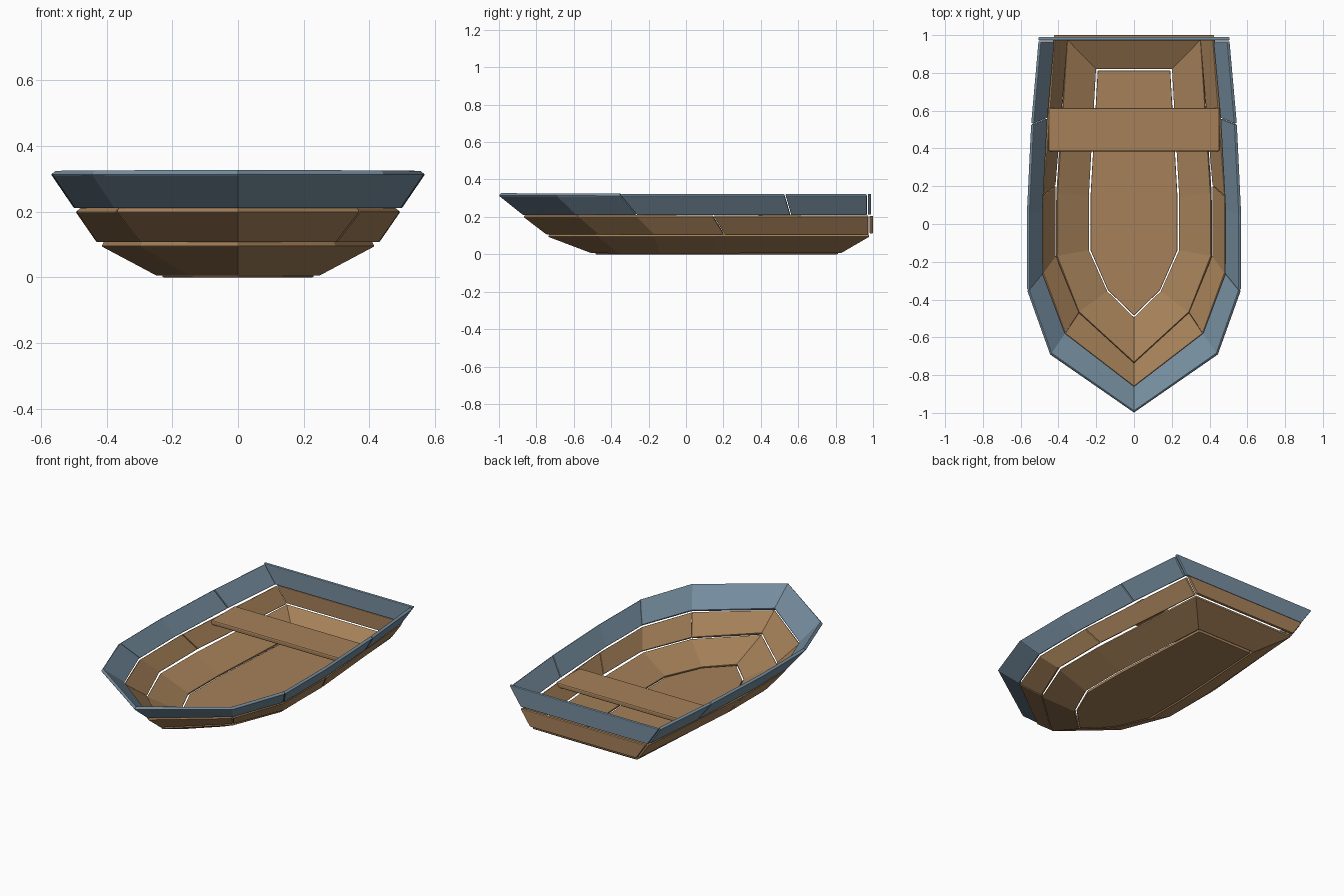
import bpy, bmesh, math
from mathutils import Vector

if "Cube" in bpy.data.objects:
    bpy.data.objects.remove(bpy.data.objects["Cube"])


def material(name, rgb):
    m = bpy.data.materials.new(name)
    m.diffuse_color = (*rgb, 1)
    m.use_nodes = True
    m.node_tree.nodes["Principled BSDF"].inputs["Base Color"].default_value = m.diffuse_color
    return m


WOOD = material("wood", (0.38, 0.22, 0.10))
BLUE = material("blue_paint", (0.18, 0.27, 0.35))
THICK = 0.018


def make(name, verts, faces, mat, thick=0):
    bm = bmesh.new()
    vs = [bm.verts.new(v) for v in verts]
    for f in faces:
        bm.faces.new([vs[i] for i in f])
    if not thick:
        bmesh.ops.recalc_face_normals(bm, faces=bm.faces)
    me = bpy.data.meshes.new(name)
    bm.to_mesh(me)
    bm.free()
    me.materials.append(mat)
    ob = bpy.data.objects.new(name, me)
    bpy.context.collection.objects.link(ob)
    if thick:
        s = ob.modifiers.new("thickness", 'SOLIDIFY')
        s.thickness, s.offset, s.use_even_offset = thick, -1, True
    b = ob.modifiers.new("edge_rounding", 'BEVEL')
    b.width, b.segments = 0.004, 2
    b.limit_method, b.angle_limit = 'ANGLE', math.radians(72)
    return ob


def full(half, z):
    """Half outline (bow to stern) mirrored into left stern - bow - right stern."""
    right = [Vector((x, y, z)) for x, y in half]
    left = [Vector((-x, y, z)) for x, y in half[:0:-1]]
    return left + right


def plank(name, low, high, mat, closed=False):
    n = len(low)
    faces = [(i, (i + 1) % n, n + (i + 1) % n, n + i) for i in range(n if closed else n - 1)]
    return make(name, low + high, faces, mat, THICK)


def strake(name, low, high, seams, mat, gap=0.003):
    """Row of planks around the hull, split at the given stations on both sides."""
    n = len(low)
    mid = n // 2
    cuts = sorted([0, n - 1] + [mid - s for s in seams] + [mid + s for s in seams])
    for k, (a, b) in enumerate(zip(cuts, cuts[1:])):
        parts = []
        for line in (low, high):
            p = [v.copy() for v in line[a:b + 1]]
            start = (p[1] - p[0]).normalized() * gap
            end = (p[-2] - p[-1]).normalized() * gap
            p[0] += start
            p[-1] += end
            parts.append(p)
        plank(f"{name}_{k + 1}", *parts, mat)


def prism(name, outline, axis, lo, hi, mat):
    """Extrude a 2D outline along y or z."""
    n = len(outline)
    pts = [(u, d, v) if axis == 'y' else (u, v, d) for d in (lo, hi) for u, v in outline]
    faces = [tuple(range(n)), tuple(range(n, 2 * n))]
    faces += [(i, (i + 1) % n, n + (i + 1) % n, n + i) for i in range(n)]
    return make(name, pts, faces, mat)


# Painted upper strake
strake("upper_plank",
       full([(0, -.87), (.375, -.585), (.496, -.265), (.498, .08), (.472, .56), (.435, .97)], .209),
       full([(0, -1), (.445, -.692), (.567, -.352), (.569, .05), (.546, .53), (.507, .97)], .313),
       (2, 4), BLUE)

# Wooden middle strake
strake("middle_plank",
       full([(0, -.745), (.3, -.475), (.427, -.17), (.429, .205), (.365, .978)], .105),
       full([(0, -.868), (.373, -.585), (.491, -.262), (.494, .147), (.431, .978)], .199),
       (1, 3), WOOD)

# Sloping lower hull, closed across the stern
plank("lower_hull",
      full([(0, -.5), (.147, -.36), (.246, -.14), (.246, .15), (.205, .825)], .004),
      full([(0, -.738), (.297, -.47), (.415, -.17), (.413, .16), (.357, .98)], .094),
      WOOD, closed=True)

# Floor panel
floor = full([(0, -.485), (.138, -.35), (.23, -.14), (.23, .15), (.192, .812)], 0)
prism("floor", [(v.x, v.y) for v in floor], 'z', 0, THICK, WOOD)

# Transom boards
prism("upper_transom", [(-.43, .212), (.43, .212), (.507, .323), (-.507, .323)],
      'y', .972, .990, BLUE)
prism("lower_transom", [(-.36, .112), (.36, .112), (.425, .206), (-.425, .206)],
      'y', .981, 1.0, WOOD)

# Seat
prism("seat", [(-.453, .385), (.453, .385), (.453, .615), (-.453, .615)],
      'z', .183, .213, WOOD).modifiers["edge_rounding"].width = 0.008
